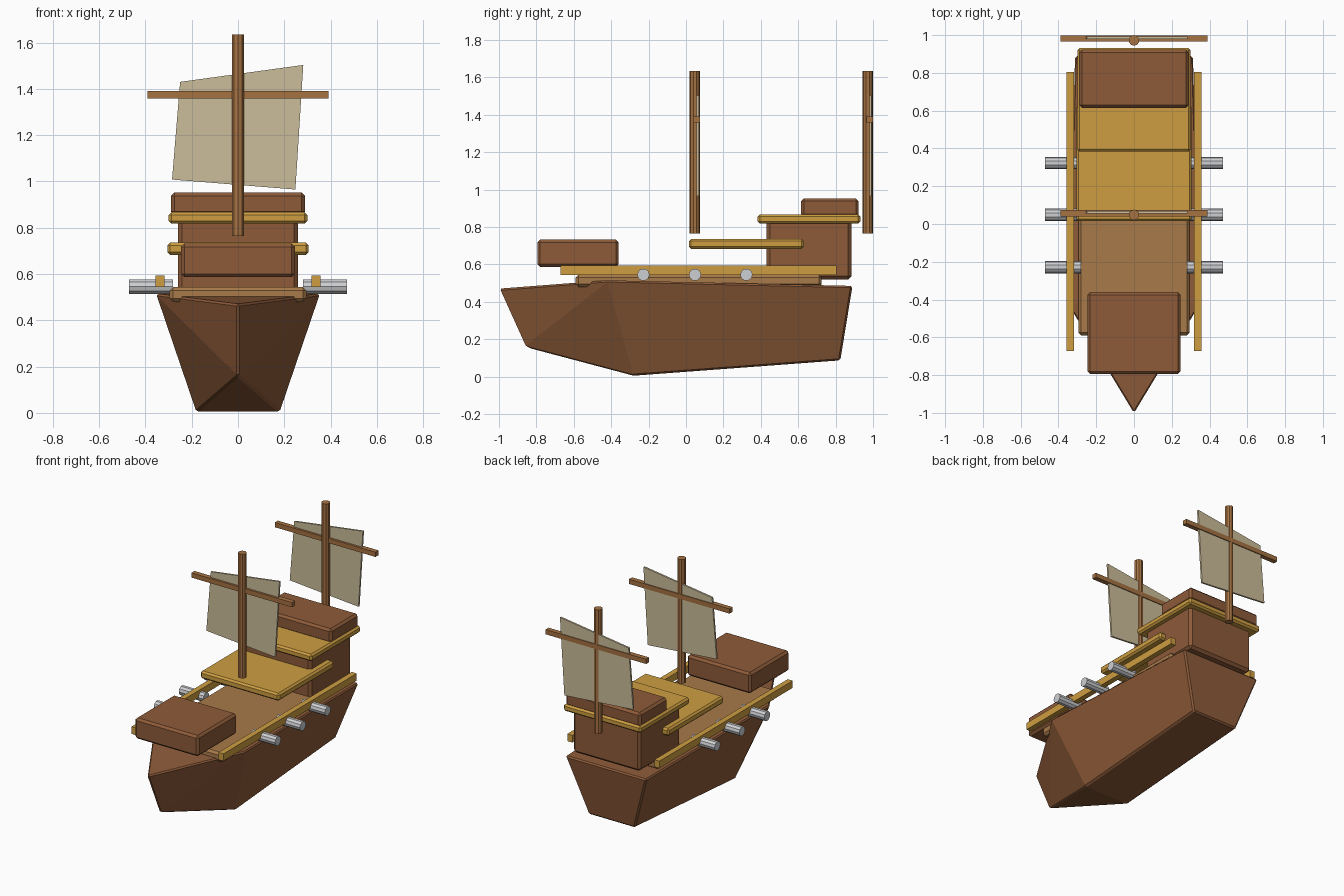
import bpy, bmesh, math
from mathutils import Matrix

if "Cube" in bpy.data.objects:
    bpy.data.objects.remove(bpy.data.objects["Cube"])


def material(name, r, g, b):
    m = bpy.data.materials.new(name)
    lin = [((c / 255 + 0.055) / 1.055) ** 2.4 for c in (r, g, b)]
    m.diffuse_color = (*lin, 1)
    m.use_nodes = True
    m.node_tree.nodes["Principled BSDF"].inputs["Base Color"].default_value = m.diffuse_color
    return m


BROWN = material("dark_wood", 142, 91, 57)
DECK = material("deck_wood", 168, 122, 73)
GOLD = material("golden_wood", 206, 158, 65)
POLE = material("pole_wood", 166, 114, 66)
CLOTH = material("sail_cloth", 204, 189, 155)
METAL = material("cannon_metal", 206, 207, 210)


def finish(bm, name, mat, bevel=0):
    bmesh.ops.recalc_face_normals(bm, faces=bm.faces)
    mesh = bpy.data.meshes.new(name)
    bm.to_mesh(mesh)
    bm.free()
    mesh.materials.append(mat)
    ob = bpy.data.objects.new(name, mesh)
    bpy.context.collection.objects.link(ob)
    if bevel:
        mod = ob.modifiers.new("bevel", 'BEVEL')
        mod.width = bevel
        mod.segments = 1
        mod.limit_method = 'ANGLE'
        mod.angle_limit = math.radians(35)
    return ob


def box(name, mat, xs, ys, zs, bevel=0):
    bm = bmesh.new()
    bmesh.ops.create_cube(bm, size=1)
    for v in bm.verts:
        for i, (lo, hi) in enumerate((xs, ys, zs)):
            v.co[i] = hi if v.co[i] > 0 else lo
    return finish(bm, name, mat, bevel)


def rod(name, mat, radius, length, sides, matrix):
    bm = bmesh.new()
    bmesh.ops.create_cone(bm, cap_ends=True, segments=sides, radius1=radius,
                          radius2=radius, depth=length, matrix=matrix)
    return finish(bm, name, mat)


# Hull: convex body from bow, shoulder, keel and transom corners
points = [(0, -1.005, 0.47), (0, -0.865, 0.16)]
for s in (-1, 1):
    points += [(s * 0.355, -0.42, 0.515), (s * 0.18, -0.28, 0.005),
               (s * 0.18, 0.825, 0.087), (s * 0.315, 0.89, 0.485)]
bm = bmesh.new()
for p in points:
    bm.verts.new(p)
bmesh.ops.convex_hull(bm, input=bm.verts)
bmesh.ops.dissolve_limit(bm, angle_limit=math.radians(2), verts=bm.verts, edges=bm.edges)
finish(bm, "hull", BROWN, 0.01)

# Decks and cabins
box("main_deck", DECK, (-0.295, 0.295), (-0.59, 0.725), (0.48, 0.544), 0.015)
box("middle_platform", GOLD, (-0.305, 0.305), (0.015, 0.63), (0.683, 0.736), 0.012)
box("bow_cabin", BROWN, (-0.247, 0.247), (-0.795, -0.36), (0.586, 0.732), 0.015)
box("stern_cabin", BROWN, (-0.26, 0.26), (0.43, 0.885), (0.52, 0.84), 0.018)
box("stern_roof", GOLD, (-0.3, 0.3), (0.383, 0.932), (0.818, 0.867), 0.012)
box("stern_top_cabin", BROWN, (-0.29, 0.29), (0.615, 0.923), (0.855, 0.953), 0.015)

# Side rails and cannons
for side, s in (("left", -1), ("right", 1)):
    box(side + "_rail", GOLD, sorted((s * 0.318, s * 0.357)), (-0.672, 0.805), (0.544, 0.594))
    for i, y in enumerate((-0.228, 0.048, 0.323)):
        rod(f"{side}_cannon_{i + 1}", METAL, 0.033, 0.19, 10,
            Matrix.Translation((s * 0.375, y, 0.545)) @ Matrix.Rotation(math.pi / 2, 4, 'Y'))

# Masts with yards and skewed sails
for name, y in (("main", 0.048), ("stern", 0.972)):
    rod(name + "_mast", POLE, 0.028, 0.87, 10, Matrix.Translation((0, y, 1.2)))
    box(name + "_yard", POLE, (-0.39, 0.39), (y - 0.007, y + 0.027), (1.358, 1.391))
    bm = bmesh.new()
    corners = [(-0.285, 1.008), (0.248, 0.965), (0.282, 1.503), (-0.25, 1.43)]
    face = bm.faces.new([bm.verts.new((x, y + 0.008, z)) for x, z in corners])
    ext = bmesh.ops.extrude_face_region(bm, geom=[face], use_keep_orig=True)
    bmesh.ops.translate(bm, vec=(0, 0.013, 0),
                        verts=[g for g in ext["geom"] if isinstance(g, bmesh.types.BMVert)])
    finish(bm, name + "_sail", CLOTH)
